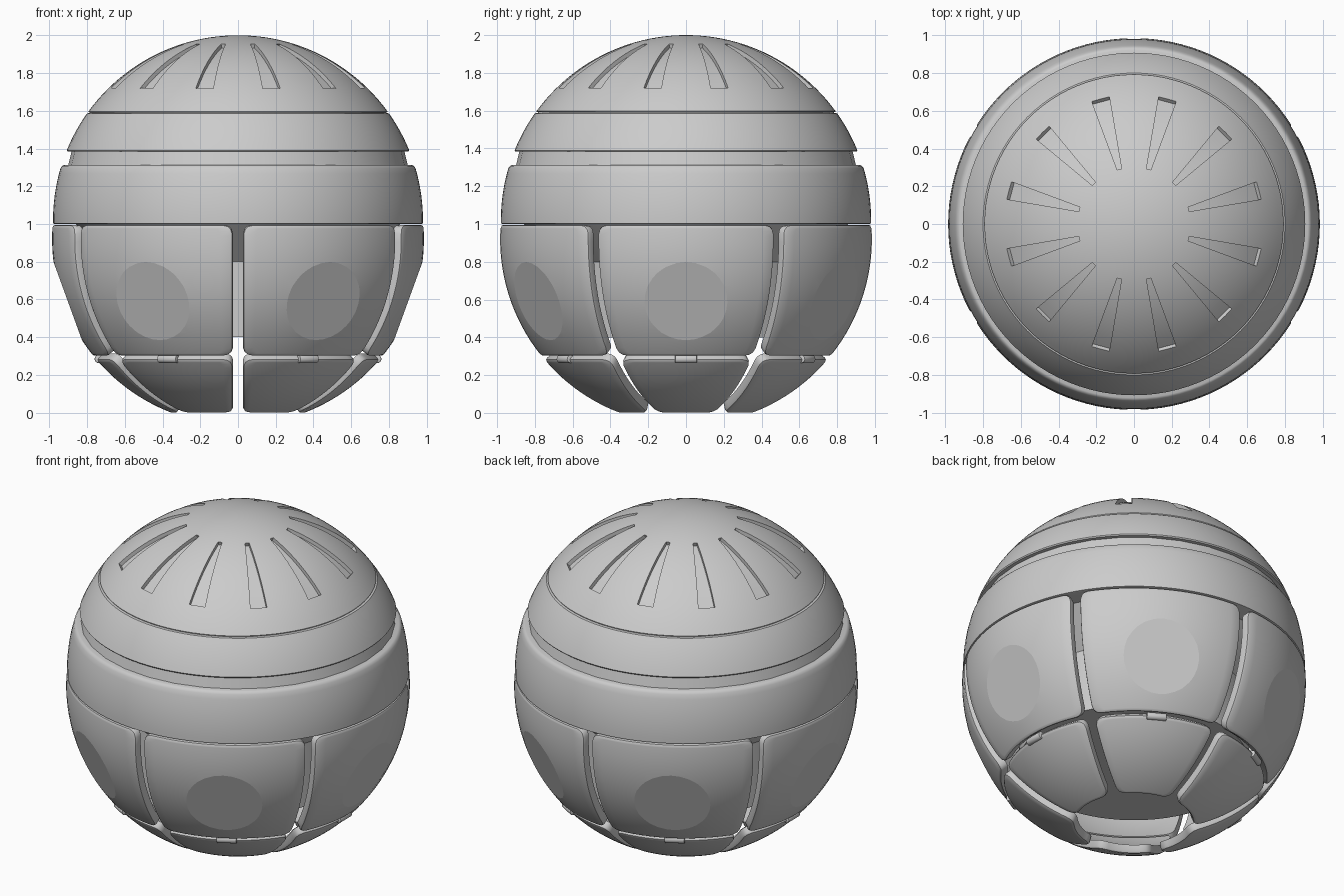
import bpy, bmesh
from math import sin, cos, asin, sqrt, radians, pi
from mathutils import Vector, Matrix

if "Cube" in bpy.data.objects:
    bpy.data.objects.remove(bpy.data.objects["Cube"])

UP_Z, UP_R = 1.02, 0.98      # upper sphere centre height and radius
LOW_Z, LOW_R = 0.92, 0.985   # lower sphere centre height and radius
GAP = 0.028                  # half the gap between panels


def finish(name, bm, angle=35):
    bmesh.ops.recalc_face_normals(bm, faces=bm.faces)
    mesh = bpy.data.meshes.new(name)
    bm.to_mesh(mesh)
    bm.free()
    ob = bpy.data.objects.new(name, mesh)
    bpy.context.collection.objects.link(ob)
    smooth(ob, angle)
    return ob


def smooth(ob, angle):
    bpy.ops.object.select_all(action='DESELECT')
    ob.select_set(True)
    bpy.context.view_layer.objects.active = ob
    bpy.ops.object.shade_smooth_by_angle(angle=radians(angle))


def lathe(name, profile, segs=96, angle=35):
    bm = bmesh.new()
    vs = [bm.verts.new((r, 0, z)) for r, z in profile]
    es = [bm.edges.new(p) for p in zip(vs, vs[1:])]
    bmesh.ops.spin(bm, geom=vs + es, axis=(0, 0, 1), cent=(0, 0, 0),
                   angle=2 * pi, steps=segs, use_merge=True)
    bmesh.ops.remove_doubles(bm, verts=bm.verts, dist=1e-5)
    return finish(name, bm, angle)


def arc(z0, z1, n):
    """Points of the upper sphere's outline between two heights."""
    a0, a1 = (asin(min(1, (z - UP_Z) / UP_R)) for z in (z0, z1))
    return [(max(0, UP_R * cos(a)), UP_Z + UP_R * sin(a))
            for a in (a0 + (a1 - a0) * i / n for i in range(n + 1))]


def solid_patch(bm, layers):
    """Close a stack of equal point grids: first and last filled, rims bridged."""
    rows, cols = len(layers[0]), len(layers[0][0])
    ring = ([(0, j) for j in range(cols)] + [(i, cols - 1) for i in range(1, rows)]
            + [(rows - 1, j) for j in range(cols - 2, -1, -1)]
            + [(i, 0) for i in range(rows - 2, 0, -1)])
    rims = []
    for k, grid in enumerate(layers):
        full = k in (0, len(layers) - 1)
        v = {(i, j): bm.verts.new(grid[i][j]) for i in range(rows) for j in range(cols)
             if full or (i, j) in ring}
        if full:
            for i in range(rows - 1):
                for j in range(cols - 1):
                    bm.faces.new((v[i, j], v[i, j + 1], v[i + 1, j + 1], v[i + 1, j]))
        rims.append([v[q] for q in ring])
    for a, b in zip(rims, rims[1:]):
        for i in range(len(ring)):
            bm.faces.new((a[i - 1], a[i], b[i], b[i - 1]))


def panel_grid(z0, z1, inset, depth, cols=18):
    """Rounded-corner sphere patch, 60 degrees wide minus the gap."""
    rc = 0.045
    s0 = LOW_R * asin((z0 - LOW_Z) / LOW_R) + inset
    s1 = LOW_R * asin((z1 - LOW_Z) / LOW_R) - inset
    ends = [0, 0.006, 0.02, rc]
    n = 14
    inner = [rc + (s1 - s0 - 2 * rc) * i / n for i in range(1, n)]
    grid = []
    for s in ends + inner + [s1 - s0 - e for e in reversed(ends)]:
        d = min(s, s1 - s0 - s, rc)
        pull = rc - sqrt(max(0, rc * rc - (rc - d) ** 2))
        lat = (s0 + s) / LOW_R
        r = LOW_R * cos(lat)
        half = pi / 6 - asin((GAP + inset) / r) - pull / r
        rad = LOW_R - depth
        grid.append([Vector((rad * cos(lat) * cos(a), rad * cos(lat) * sin(a),
                             LOW_Z + rad * sin(lat)))
                     for a in (half * (2 * j / cols - 1) for j in range(cols + 1))])
    return grid


def make_panel(name, z0, z1, window):
    bm = bmesh.new()
    solid_patch(bm, [panel_grid(z0, z1, i, d) for i, d in
                     ((0.014, 0), (0.004, 0.004), (0, 0.014), (0, 0.05))])
    bmesh.ops.recalc_face_normals(bm, faces=bm.faces)
    if window:  # slice off a flat round window
        n = Vector((cos(radians(20)), 0, -sin(radians(20))))
        bmesh.ops.bisect_plane(bm, geom=bm.verts[:] + bm.edges[:] + bm.faces[:], dist=1e-5,
                               plane_co=Vector((0, 0, LOW_Z)) + n * 0.96,
                               plane_no=n, clear_outer=True)
        rim = [e for e in bm.edges if e.is_boundary]
        bmesh.ops.holes_fill(bm, edges=rim, sides=0)
        for e in rim:
            e.smooth = False
    return finish(name, bm)


def six_around(ob):
    base = ob.name
    ob.name = base + "_1"
    start = ob.matrix_basis.copy()
    for k in range(1, 6):
        c = ob.copy()
        c.name = f"{base}_{k + 1}"
        bpy.context.collection.objects.link(c)
        c.matrix_basis = Matrix.Rotation(k * pi / 3, 4, 'Z') @ start


# Upper shell: equator band, recessed neck, overhanging ring
lathe("equator_band", [(0, 1.0), (0.97, 1.0)] + arc(1.003, 1.295, 10)
      + [(0.932, 1.307), (0.922, 1.312), (0.86, 1.312)])
lathe("neck_ring", [(0.905, 1.29), (0.878, 1.40)], 32)
lathe("upper_ring", [(0.85, 1.383), (0.903, 1.383)] + arc(1.39, 1.586, 8)
      + [(0.785, 1.588), (0.78, 1.60)])

# Dome with twelve tapered slots
dome = lathe("dome_cap", [(0, 1.592), (0.79, 1.592)] + arc(1.597, UP_Z + UP_R, 24))
bm = bmesh.new()
for k in range(12):
    turn = Matrix.Rotation(radians(15 + 30 * k), 3, 'Z')
    layers = []
    for rad in (1.03, UP_R - 0.022):
        grid = []
        for i in range(9):
            t = i / 8
            r, w = 0.30 + 0.385 * t, 0.012 + 0.036 * t
            grid.append([Vector((0, 0, UP_Z)) + turn @ (Vector(
                (r, y, sqrt(UP_R ** 2 - r * r - y * y))) * (rad / UP_R)) for y in (-w, w)])
        layers.append(grid)
    solid_patch(bm, layers)
cutter = finish("slot_cutter", bm)
cutter.hide_render = True
mod = dome.modifiers.new("slots", 'BOOLEAN')
mod.operation, mod.solver, mod.object = 'DIFFERENCE', 'EXACT', cutter
smooth(dome, 35)
bpy.ops.object.modifier_apply(modifier="slots")
smooth(dome, 35)
bpy.data.objects.remove(cutter)

# Inner core seen through the gaps
lathe("inner_core", [(0, 0.4), (0.66, 0.4), (0.66, 0.8), (0.86, 1.0)], 64)

# Side panels with flat round windows, and lower petals
six_around(make_panel("side_panel", 0.298, 0.996, True))
six_around(make_panel("lower_petal", -0.004, 0.282, False))

# Hinge barrels between panels and petals
bm = bmesh.new()
bmesh.ops.create_cone(bm, cap_ends=True, segments=16, radius1=0.022, radius2=0.022, depth=0.115)
bmesh.ops.bevel(bm, geom=[e for e in bm.edges if abs(e.verts[0].co.z - e.verts[1].co.z) < 1e-4],
                offset=0.005, segments=2, profile=0.5, affect='EDGES')
hinge = finish("hinge", bm)
hinge.matrix_basis = Matrix.Translation((0.738, 0, 0.285)) @ Matrix.Rotation(pi / 2, 4, 'X')
six_around(hinge)
